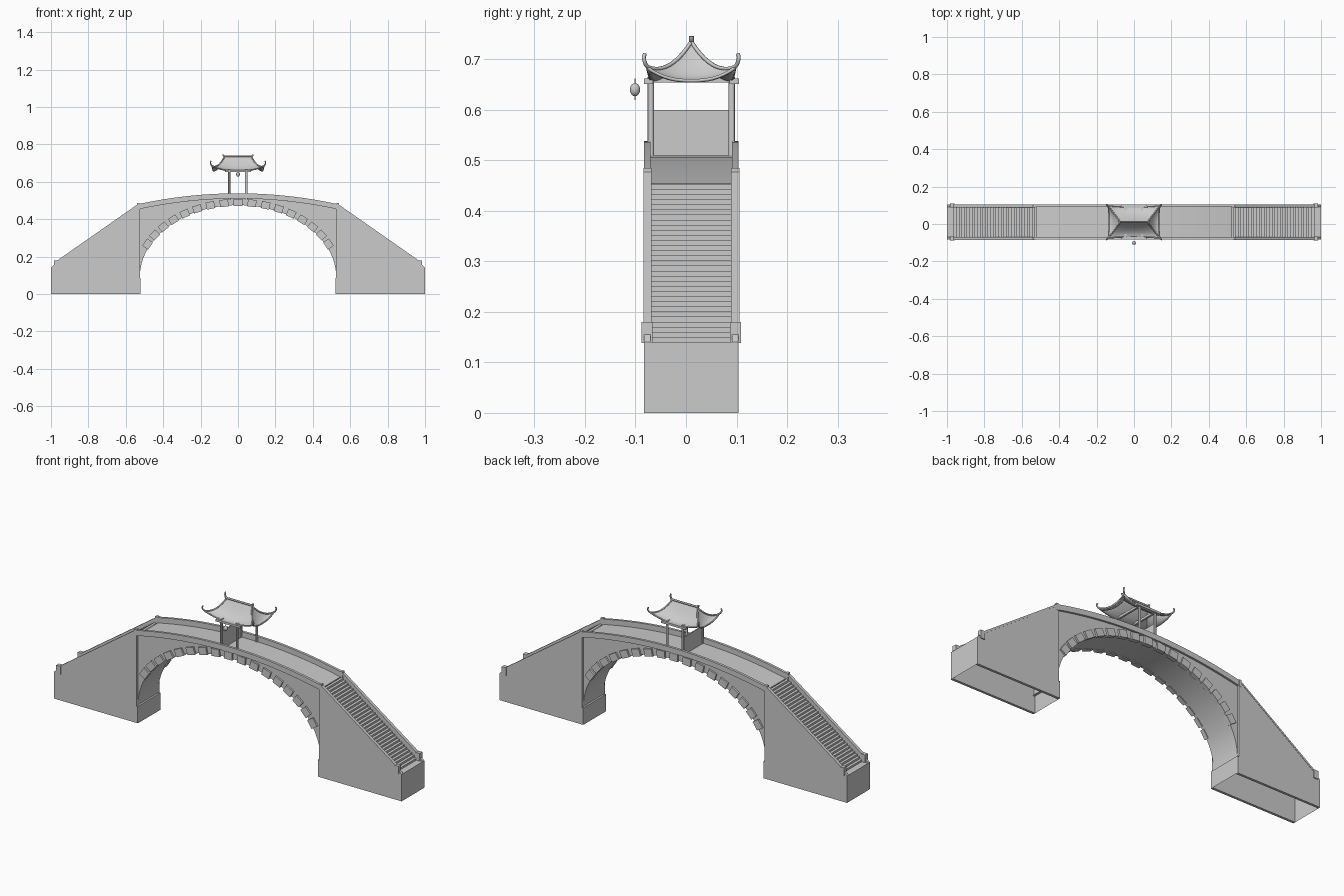
import bpy, bmesh, math
from mathutils import Matrix, Vector

if "Cube" in bpy.data.objects:
    bpy.data.objects.remove(bpy.data.objects["Cube"])

YC = 0.0105          # centre line of the bridge
HW = 0.0935          # half width
WALL = 0.013         # parapet thickness


def finish(bm, name, smooth=False, recalc=True):
    if recalc:
        bmesh.ops.recalc_face_normals(bm, faces=bm.faces)
    me = bpy.data.meshes.new(name)
    bm.to_mesh(me)
    bm.free()
    ob = bpy.data.objects.new(name, me)
    bpy.context.collection.objects.link(ob)
    if smooth:
        bpy.ops.object.select_all(action='DESELECT')
        bpy.context.view_layer.objects.active = ob
        ob.select_set(True)
        bpy.ops.object.shade_smooth_by_angle(angle=math.radians(30))
    return ob


def box(name, x, y, z, rot=0.0):
    """Box from (min, max) ranges, turned about y."""
    bm = bmesh.new()
    c = Vector([(a + b) / 2 for a, b in (x, y, z)])
    d = [b - a for a, b in (x, y, z)]
    m = Matrix.Translation(c) @ Matrix.Rotation(rot, 4, 'Y') @ Matrix.Diagonal((*d, 1))
    bmesh.ops.create_cube(bm, size=1, matrix=m)
    return finish(bm, name)


def prism(name, pts, y0, y1):
    bm = bmesh.new()
    f = bm.faces.new([bm.verts.new((x, y0, z)) for x, z in pts])
    r = bmesh.ops.extrude_face_region(bm, geom=[f])
    vs = [g for g in r['geom'] if isinstance(g, bmesh.types.BMVert)]
    bmesh.ops.translate(bm, verts=vs, vec=(0, y1 - y0, 0))
    return finish(bm, name)


def strip(name, pts, y0, y1):
    bm = bmesh.new()
    a = [bm.verts.new((x, y0, z)) for x, z in pts]
    b = [bm.verts.new((x, y1, z)) for x, z in pts]
    for i in range(len(pts) - 1):
        bm.faces.new((a[i], a[i + 1], b[i + 1], b[i]))
    return finish(bm, name)


def band(name, low, top, y0, y1):
    """Solid between two matching x-z lines."""
    bm = bmesh.new()
    rows = []
    for l, t in zip(low, top):
        rows.append([bm.verts.new(p) for p in ((l[0], y0, l[1]), (l[0], y1, l[1]),
                                               (t[0], y1, t[1]), (t[0], y0, t[1]))])
    for r, q in zip(rows, rows[1:]):
        for i in range(4):
            j = (i + 1) % 4
            bm.faces.new((r[i], r[j], q[j], q[i]))
    bm.faces.new(rows[0])
    bm.faces.new(rows[-1])
    return finish(bm, name, True)


def tube(name, pts, r):
    cu = bpy.data.curves.new(name, 'CURVE')
    cu.dimensions = '3D'
    cu.bevel_depth = r
    cu.bevel_resolution = 1
    cu.use_fill_caps = True
    sp = cu.splines.new('POLY')
    sp.points.add(len(pts) - 1)
    for p, q in zip(sp.points, pts):
        p.co = (*q, 1)
    ob = bpy.data.objects.new(name, cu)
    bpy.context.collection.objects.link(ob)


def deck_z(x):
    return 0.51 - 0.057 * (x / 0.53) ** 2


def arch(t, off=0.0):
    n = Vector((math.cos(t) / 0.525, math.sin(t) / 0.385)).normalized()
    return Vector((0.525 * math.cos(t), 0.09 + 0.385 * math.sin(t))) + n * off


# arched span: vault, recessed spandrels and deck floor
ts = [math.pi * i / 48 for i in range(49)]
low = [arch(t) for t in ts]
band("arch_span", low, [(p[0], deck_z(p[0])) for p in low], YC - 0.083, YC + 0.083)

# voussoir blocks on both faces
for i in range(17):
    t = math.radians(26 + 8 * i)
    p = arch(t, 0.014)
    ang = math.atan2(math.cos(t) / 0.525, math.sin(t) / 0.385)
    for s in (-1, 1):
        yc = YC + s * 0.081
        box("arch_stone", (p[0] - 0.023, p[0] + 0.023), (yc - 0.011, yc + 0.011),
            (p[1] - 0.019, p[1] + 0.019), ang)

xs = [-0.53 + 1.06 * i / 32 for i in range(33)]
for s in (-1, 1):
    ya, yb = sorted((YC + s * HW, YC + s * (HW - WALL)))
    # deck parapet
    band("deck_parapet", [(x, deck_z(x)) for x in xs],
         [(x, deck_z(x) + 0.028) for x in xs], ya, yb)
    for e in (-1, 1):
        # abutment side wall with sloping parapet
        prism("abutment_wall", [(e * x, z) for x, z in (
            (1, 0), (1, 0.14), (0.975, 0.165), (0.965, 0.176), (0.53, 0.481),
            (0.525, 0.481), (0.525, 0.085), (0.52, 0.085), (0.52, 0))], ya, yb)
        # sloping coping
        yo = YC + s * (HW - WALL / 2)
        band("slope_coping", [(e * 0.965, 0.168), (e * 0.53, 0.474)],
             [(e * 0.965, 0.18), (e * 0.53, 0.484)], yo - 0.008, yo + 0.008)
        # end posts and small deck posts
        yp = YC + s * 0.0875
        xa, xb = sorted((e * 0.96, e * 0.985))
        box("end_post", (xa, xb), (yp - 0.011, yp + 0.011), (0.138, 0.18))
        xa, xb = sorted((e * 0.526, e * 0.54))
        box("deck_post", (xa, xb), (yo - 0.008, yo + 0.008), (0.45, 0.485))

# stairs with end wall and pier foot, open underneath
STEPS = 31
for e in (-1, 1):
    pts = [(1, 0), (1, 0.14), (0.965, 0.14)]
    for i in range(STEPS):
        z = 0.14 + 0.313 * (i + 1) / STEPS
        pts += [(0.965 - 0.435 * i / STEPS, z), (0.965 - 0.435 * (i + 1) / STEPS, z)]
    strip("stairs", [(e * x, z) for x, z in pts], YC - HW + 0.002, YC + HW - 0.002)
    strip("pier_foot", [(e * 0.53, 0.088), (e * 0.518, 0.088), (e * 0.518, 0)],
          YC - HW, YC + HW)

# pavilion posts, beams and screen
for s in (-1, 1):
    y = YC + s * 0.08
    for x in (-0.046, 0.044):
        bm = bmesh.new()
        bmesh.ops.create_cone(bm, cap_ends=True, segments=12, radius1=0.0065, radius2=0.0065,
                              depth=0.16, matrix=Matrix.Translation((x, y, 0.585)))
        finish(bm, "pavilion_post", True)
    yo = YC + s * 0.085
    box("long_beam", (-0.07, 0.07), (yo - 0.009, yo + 0.009), (0.651, 0.662))
for x in (-0.046, 0.044):
    box("cross_beam", (x - 0.005, x + 0.005), (YC - 0.085, YC + 0.085), (0.654, 0.666))
box("screen", (-0.049, -0.043), (YC - 0.074, YC + 0.074), (0.508, 0.60))


# curved hip roof
def roof(v, side, s):
    """v: 0 at ridge, 1 at eave; s: -1..1 along the side."""
    hx, hy = 0.072 + 0.066 * v, 0.086 * v
    pull = 1 - 0.08 * v * (1 - s * s)
    z = 0.735 - 0.075 * (1 - (1 - v) ** 1.9) + 0.025 * v ** 1.5 * abs(s) ** 2.5
    x, y = [(s * hx, -hy * pull), (hx * pull ** 0.5, s * hy),
            (-s * hx, hy * pull), (-hx * pull ** 0.5, -s * hy)][side]
    return (x, YC + y, z)


N, M = 12, 10
bm = bmesh.new()
for side in range(4):
    g = [[bm.verts.new(roof(k / M, side, -1 + 2 * i / N)) for i in range(N + 1)]
         for k in range(M + 1)]
    for k in range(M):
        for i in range(N):
            bm.faces.new((g[k + 1][i], g[k + 1][i + 1], g[k][i + 1], g[k][i]))
bmesh.ops.remove_doubles(bm, verts=bm.verts, dist=1e-5)
ob = finish(bm, "roof", True, False)
mod = ob.modifiers.new("thickness", 'SOLIDIFY')
mod.thickness = 0.006
mod.offset = -1

# hip ribs with upturned tips, eave trim and ridge
for side in range(4):
    c = Vector(roof(1, side, 1))
    dx, dy = math.copysign(1, c.x), math.copysign(1, c.y - YC)
    tip = [c + Vector((dx * a, dy * b, h)) for a, b, h in (
        (0.005, 0.004, 0.004), (0.009, 0.007, 0.012), (0.009, 0.008, 0.02), (0.006, 0.006, 0.026))]
    tube("hip_rib", [Vector(roof(k / M, side, 1)) for k in range(M + 1)] + tip, 0.004)
    tube("eave_trim", [Vector(roof(1, side, -1 + i / 8)) - Vector((0, 0, 0.002))
                       for i in range(17)], 0.0035)
tube("ridge", [(x, YC, z) for x, z in (
    (-0.08, 0.746), (-0.079, 0.74), (-0.07, 0.736), (0.07, 0.736), (0.079, 0.74), (0.08, 0.746))], 0.005)

# hanging lantern
bm = bmesh.new()
bmesh.ops.create_uvsphere(bm, u_segments=16, v_segments=10, radius=1,
                          matrix=Matrix.Translation((0, -0.101, 0.64)) @ Matrix.Diagonal((0.01, 0.01, 0.013, 1)))
finish(bm, "lantern", True)
tube("lantern_cord", [(0, -0.101, 0.62), (0, -0.101, 0.662)], 0.0012)
